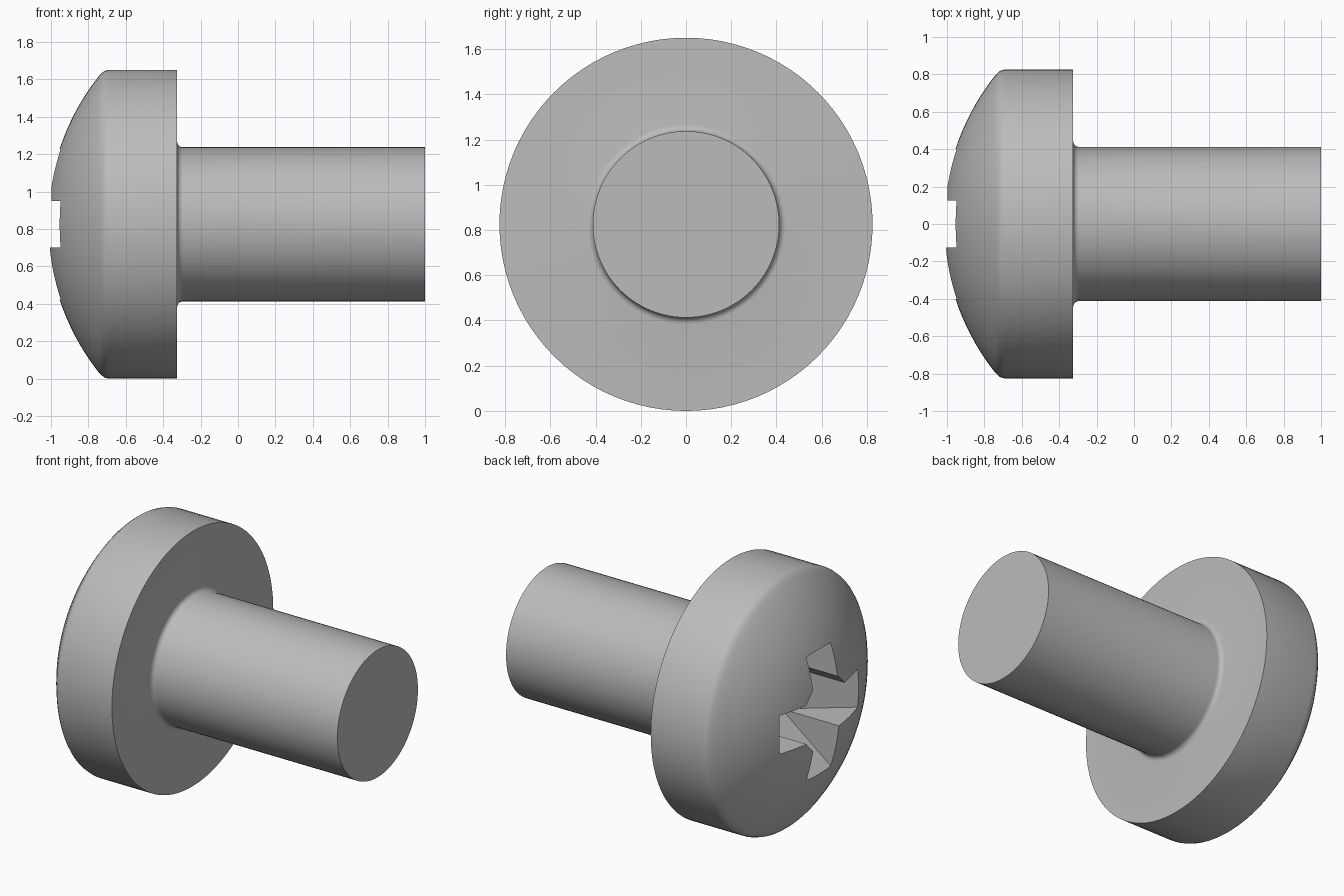
import bpy, bmesh, math
from mathutils import Matrix

cube = bpy.data.objects.get("Cube")
if cube:
    bpy.data.objects.remove(cube, do_unlink=True)

AXIS_Z = 0.825      # height of the screw axis
HEAD_R = 0.825
SHAFT_R = 0.412
DOME_R = 1.28
DOME_TIP = -1.019

steel = bpy.data.materials.new("grey steel")
steel.use_nodes = True
COLOUR = (0.5, 0.5, 0.5, 1)
steel.diffuse_color = COLOUR
steel.node_tree.nodes["Principled BSDF"].inputs["Base Color"].default_value = COLOUR


def make_object(name, bm):
    bmesh.ops.recalc_face_normals(bm, faces=bm.faces)
    mesh = bpy.data.meshes.new(name)
    bm.to_mesh(mesh)
    bm.free()
    mesh.materials.append(steel)
    obj = bpy.data.objects.new(name, mesh)
    bpy.context.collection.objects.link(obj)
    obj.location.z = AXIS_Z
    return obj


def lathe(name, profile, segments=96):
    """Revolve (x, radius) points about the x axis."""
    bm = bmesh.new()
    verts = [bm.verts.new((x, 0, r)) for x, r in profile]
    edges = [bm.edges.new(pair) for pair in zip(verts, verts[1:])]
    bmesh.ops.spin(bm, geom=verts + edges, cent=(0, 0, 0), axis=(1, 0, 0),
                   angle=math.tau, steps=segments, use_duplicate=False)
    bmesh.ops.remove_doubles(bm, verts=bm.verts, dist=1e-5)
    return make_object(name, bm)


def prism(name, outline, width, turn):
    """Extrude an (x, y) outline to a width centred on z, turned about x."""
    bm = bmesh.new()
    face = bm.faces.new([bm.verts.new((x, y, -width / 2)) for x, y in outline])
    out = bmesh.ops.extrude_face_region(bm, geom=[face])
    top = [v for v in out["geom"] if isinstance(v, bmesh.types.BMVert)]
    bmesh.ops.translate(bm, verts=top, vec=(0, 0, width))
    bmesh.ops.rotate(bm, verts=bm.verts, cent=(0, 0, 0),
                     matrix=Matrix.Rotation(turn, 3, 'X'))
    return make_object(name, bm)


def loft(name, rings):
    """Stack eight-sided rings given as (x, long half, short half)."""
    bm = bmesh.new()
    loops = []
    for x, a, b in rings:
        corners = [(a, b), (b, a), (-b, a), (-a, b),
                   (-a, -b), (-b, -a), (b, -a), (a, -b)]
        loops.append([bm.verts.new((x, y, z)) for y, z in corners])
    for low, high in zip(loops, loops[1:]):
        for i in range(8):
            j = (i + 1) % 8
            bm.faces.new((low[i], low[j], high[j], high[i]))
    bm.faces.new(loops[0])
    bm.faces.new(loops[-1])
    return make_object(name, bm)


# Domed head, rounded rim, under-head fillet and plain shaft in one profile
dome = []
for i in range(17):
    r = 0.79 * i / 16
    dome.append((DOME_TIP + DOME_R - math.sqrt(DOME_R ** 2 - r * r), r))
rim = [(-0.73, 0.807), (-0.715, 0.819), (-0.695, HEAD_R), (-0.325, HEAD_R)]
fillet = []
for i in range(6):
    a = math.pi / 2 * i / 5
    fillet.append((-0.295 - 0.03 * math.cos(a), SHAFT_R + 0.03 - 0.03 * math.sin(a)))
screw = lathe("screw_body", dome + rim + fillet + [(1, SHAFT_R), (1, 0)])

# Cross recess: two tapered arms and a chamfered, tapering centre
FLOOR, MOUTH = -0.5, -1.1
TAPER = 0.78


def reach(x):
    return 0.405 - TAPER * (x + 0.955)


arm = [(MOUTH, reach(MOUTH)), (FLOOR, reach(FLOOR)),
       (FLOOR, -reach(FLOOR)), (MOUTH, -reach(MOUTH))]
knee = -0.955 + (0.405 - 0.193) / TAPER
cutters = [prism("recess_arm_cutter_%d" % n, arm, 0.25, n * math.pi / 2)
           for n in range(2)]
tip = reach(FLOOR)
cutters.append(loft("recess_centre_cutter", [
    (MOUTH, 0.193, 0.13), (knee, 0.193, 0.13), (FLOOR - 0.002, tip, tip * 0.67)]))

bpy.context.view_layer.objects.active = screw
for cutter in cutters:
    cut = screw.modifiers.new(cutter.name, 'BOOLEAN')
    cut.operation = 'DIFFERENCE'
    cut.solver = 'EXACT'
    cut.object = cutter
    bpy.ops.object.modifier_apply(modifier=cut.name)
    bpy.data.objects.remove(cutter, do_unlink=True)

# Smooth turned surfaces, crisp edges
bpy.ops.object.select_all(action='DESELECT')
screw.select_set(True)
bpy.ops.object.shade_smooth_by_angle(angle=math.radians(25))
